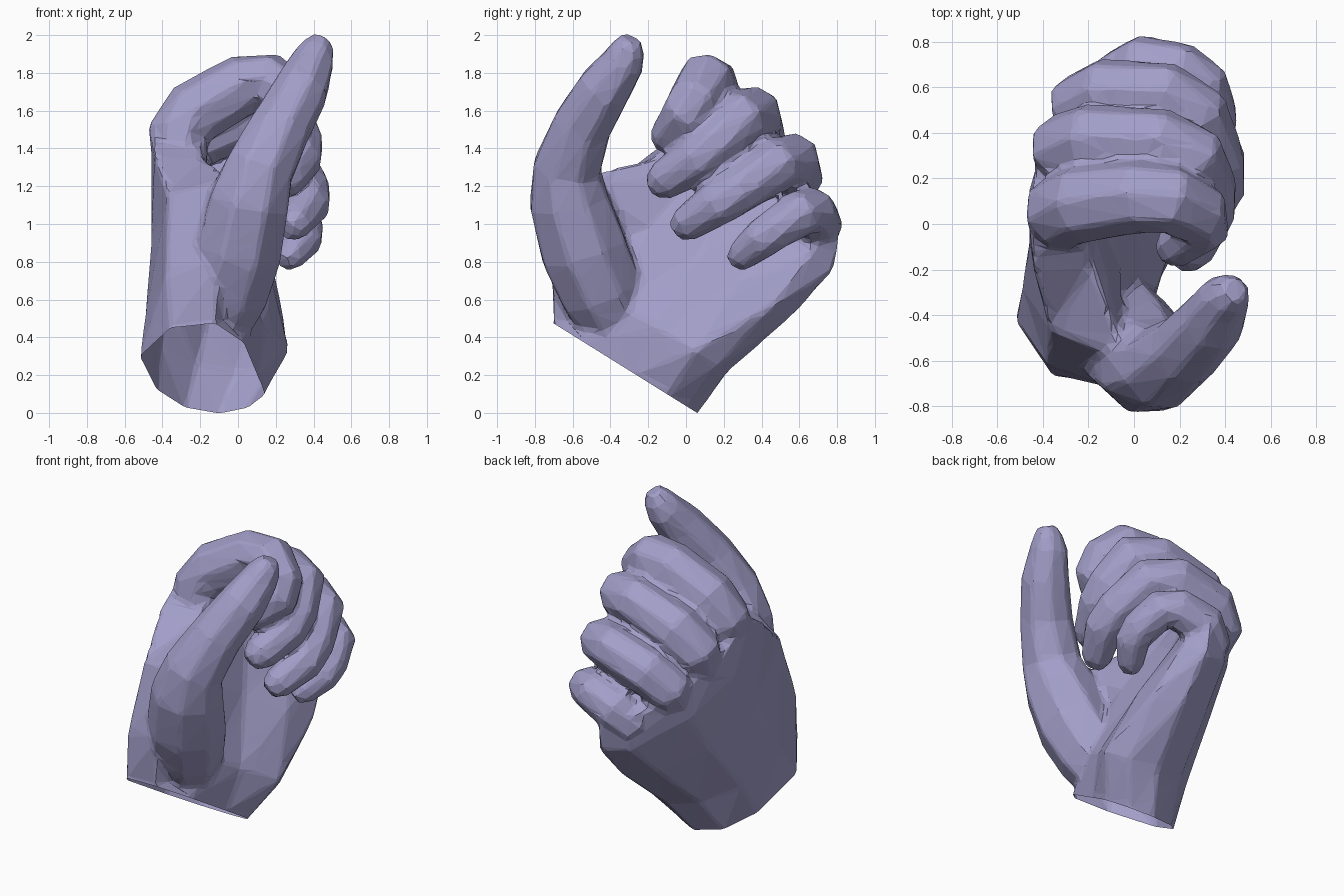
import bpy, bmesh, math
from mathutils import Vector

old = bpy.data.objects.get("Cube")
if old:
    bpy.data.objects.remove(old, do_unlink=True)

skin = bpy.data.materials.new("lavender_skin")
skin.use_nodes = True
skin.diffuse_color = (0.36, 0.34, 0.58, 1)
skin.node_tree.nodes["Principled BSDF"].inputs["Base Color"].default_value = (0.36, 0.34, 0.58, 1)

# Hand frame: along the palm, and across it from little finger to thumb
WRIST = Vector((0, -0.31, 0.23))
ALONG = Vector((0, 0.53, 0.85)).normalized()
ACROSS = Vector((0, -0.85, 0.53)).normalized()
X = Vector((1, 0, 0))
bm = bmesh.new()


def loft(rings):
    """Add a closed skin over a list of equal-sized rings."""
    rows = [[bm.verts.new(p) for p in ring] for ring in rings]
    n = len(rows[0])
    for a, b in zip(rows, rows[1:]):
        for i in range(n):
            j = (i + 1) % n
            bm.faces.new((a[i], a[j], b[j], b[i]))
    bm.faces.new(rows[0])
    bm.faces.new(rows[-1])


def tube(joints, ref, sides=8, cut=True):
    """Tapered limb through (x, y, z, radius) joints with a blunt tip."""
    pts = [Vector(j) for j in joints]
    if cut:  # round the bends by cutting corners
        new = [pts[0]]
        for a, b in zip(pts, pts[1:]):
            new += [a.lerp(b, 0.2), a.lerp(b, 0.8)]
        pts = new + [pts[-1]]
    end = (pts[-1].xyz - pts[-2].xyz).normalized() * pts[-1].w * 0.7
    pts.append(Vector((*(pts[-1].xyz + end), pts[-1].w * 0.6)))
    rings = []
    for i, p in enumerate(pts):
        t = (pts[min(i + 1, len(pts) - 1)].xyz - pts[max(i - 1, 0)].xyz).normalized()
        u = (ref - t * ref.dot(t)).normalized()
        v = t.cross(u)
        angles = [math.tau * (k + 0.5) / sides for k in range(sides)]
        rings.append([p.xyz + (u * math.cos(a) + v * math.sin(a)) * p.w for a in angles])
    loft(rings)


# Palm sections: distance along, then (across, x) round the outline
wrist = [(.41, -.36), (.46, -.12), (.27, .03), (-.05, .1), (-.25, .14),
         (-.38, .05), (-.44, -.1), (-.38, -.28), (-.2, -.43), (.13, -.52)]
sections = [
    (-0.1, wrist),
    (0.0, wrist),
    (0.27, [(.53, -.38), (.65, -.1), (.25, .06), (0, .14), (-.25, .27),
            (-.4, .19), (-.46, 0), (-.39, -.22), (-.2, -.41), (.13, -.49)]),
    (0.7, [(.62, -.37), (.78, -.04), (.3, -.06), (0, 0), (-.25, .18),
           (-.48, .23), (-.59, .08), (-.51, -.15), (-.25, -.37), (.15, -.46)]),
    (1.02, [(.51, -.44), (.48, -.18), (.25, -.16), (0, -.1), (-.25, .06),
            (-.5, .17), (-.65, .09), (-.59, -.1), (-.27, -.35), (.1, -.46)]),
    (1.22, [(.42, -.46), (.4, -.22), (.2, -.2), (0, -.12), (-.25, 0),
            (-.45, .11), (-.57, .07), (-.51, -.09), (-.25, -.31), (.1, -.43)]),
]
loft([[WRIST + ALONG * s + ACROSS * t + X * x for t, x in ring] for s, ring in sections])

# Thumb
tube([(-.14, -.35, .42, .18), (-.06, -.45, .64, .23), (0, -.54, .86, .245), (.06, -.62, 1.12, .225),
      (.12, -.63, 1.3, .19), (.23, -.55, 1.52, .165), (.34, -.43, 1.72, .15),
      (.395, -.33, 1.86, .12), (.42, -.31, 1.92, .1)], X, cut=False)

# Curled fingers: inside the palm, knuckle, middle joint, end joint, tip
fingers = [
    [(-.3, -.02, 1.2, .14), (-.32, .08, 1.54, .18), (.12, .13, 1.79, .16), (.33, .02, 1.62, .14), (.18, -.1, 1.46, .1)],
    [(-.27, .2, 1.1, .13), (-.31, .37, 1.43, .17), (.24, .35, 1.62, .15), (.34, .1, 1.37, .135), (.24, -.12, 1.23, .11)],
    [(-.2, .35, .95, .12), (-.24, .58, 1.22, .155), (.25, .56, 1.37, .145), (.39, .2, 1.13, .13), (.29, 0, 1.0, .1)],
    [(-.05, .5, .8, .1), (-.04, .7, .98, .145), (.28, .66, 1.09, .125), (.36, .42, .94, .115), (.27, .29, .83, .085)],
]
for joints in fingers:
    tube(joints, ACROSS)

bmesh.ops.recalc_face_normals(bm, faces=bm.faces)
mesh = bpy.data.meshes.new("hand_parts")
bm.to_mesh(mesh)
bm.free()
hand = bpy.data.objects.new("hand", mesh)
bpy.context.collection.objects.link(hand)

# Fuse the parts into one skin and reduce it to broad facets
fuse = hand.modifiers.new("fuse", 'REMESH')
fuse.mode = 'VOXEL'
fuse.voxel_size = 0.02
soften = hand.modifiers.new("soften", 'SMOOTH')
soften.factor = 0.5
soften.iterations = 6
facet = hand.modifiers.new("facet", 'DECIMATE')
facet.ratio = 0.05
bpy.context.view_layer.update()
fused = bpy.data.meshes.new_from_object(hand.evaluated_get(bpy.context.evaluated_depsgraph_get()))
hand.modifiers.clear()
hand.data = fused
fused.name = "hand"
bpy.data.meshes.remove(mesh)

# Open the wrist with a straight cut
bm = bmesh.new()
bm.from_mesh(fused)
bmesh.ops.bisect_plane(bm, geom=bm.verts[:] + bm.edges[:] + bm.faces[:], plane_co=WRIST,
                       plane_no=ALONG, clear_inner=True)
for face in bm.faces:
    face.smooth = False
    face.material_index = 0
bm.to_mesh(fused)
bm.free()
fused.materials.clear()
fused.materials.append(skin)
